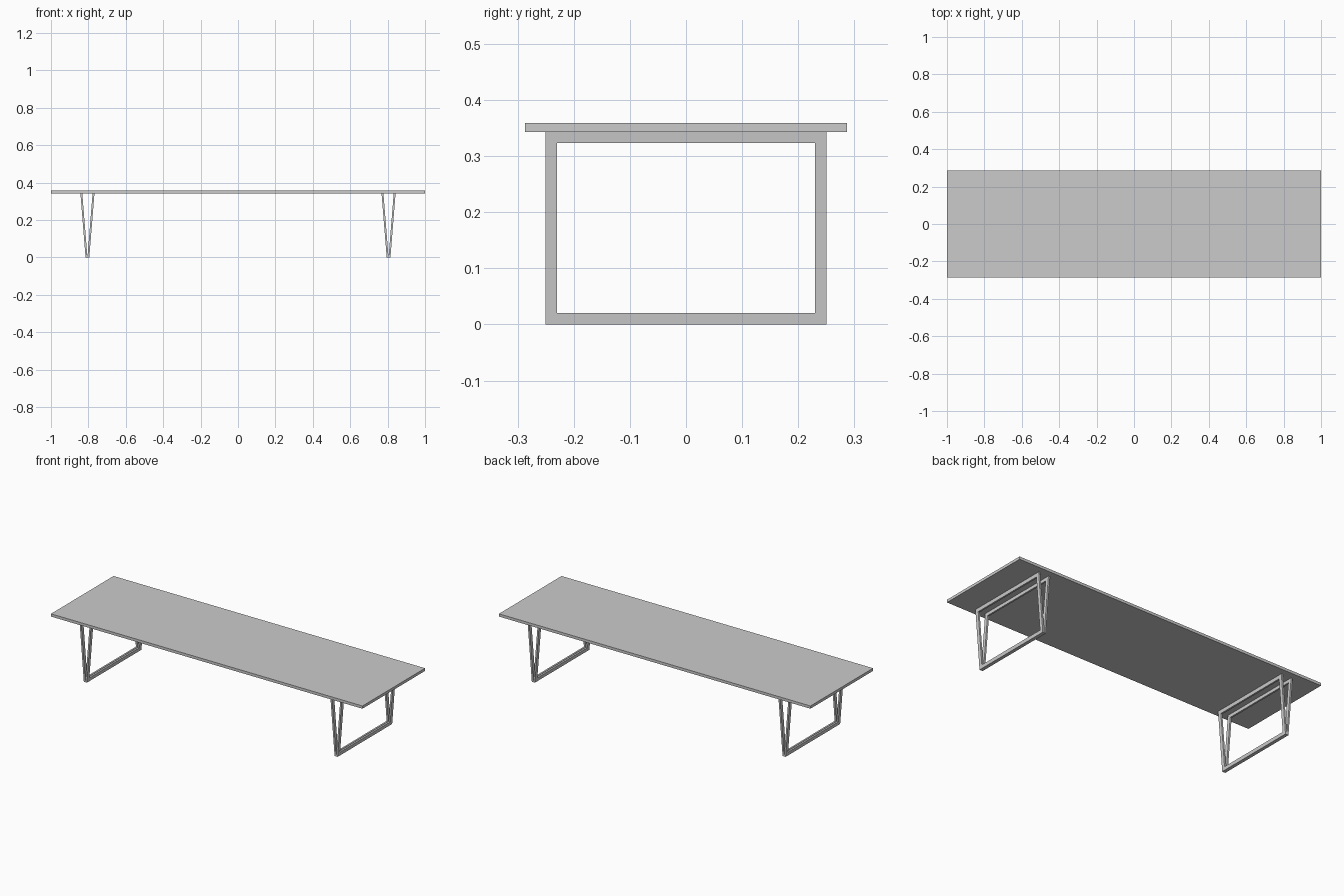
import bpy, bmesh

if "Cube" in bpy.data.objects:
    bpy.data.objects.remove(bpy.data.objects["Cube"])

TOP_Z, THICK = 0.343, 0.016   # underside height and thickness of the top
LEG_X = 0.805                 # centre of each V-shaped leg
BAR_W, BAR_T = 0.02, 0.01     # bar width in the frame plane, bar thickness
HALF_Y = 0.25


def finish(name, bm):
    bmesh.ops.recalc_face_normals(bm, faces=bm.faces[:])
    me = bpy.data.meshes.new(name)
    bm.to_mesh(me)
    bm.free()
    ob = bpy.data.objects.new(name, me)
    bpy.context.collection.objects.link(ob)
    return ob


# table top slab
bm = bmesh.new()
bmesh.ops.create_cube(bm, size=1)
for v in bm.verts:
    v.co.x *= 2
    v.co.y *= 0.574
    v.co.z = v.co.z * THICK + TOP_Z + THICK / 2
finish("table_top", bm)


# leaning rectangular frame: outer and inner loops bridged, then extruded
def leg_frame(name, side):
    bm = bmesh.new()

    def loop(inset):
        y, z0, z1 = HALF_Y - inset, inset, TOP_Z - inset
        pts = [(-y, z0), (y, z0), (y, z1), (-y, z1)]
        # the frame leans away from the leg centre as it rises
        return [bm.verts.new((LEG_X + side * 0.0275 * z / TOP_Z, y, z)) for y, z in pts]

    outer, inner = loop(0), loop(BAR_W)
    faces = [bm.faces.new((outer[i], outer[(i + 1) % 4], inner[(i + 1) % 4], inner[i]))
             for i in range(4)]
    ext = bmesh.ops.extrude_face_region(bm, geom=faces, use_keep_orig=True)
    moved = [g for g in ext["geom"] if isinstance(g, bmesh.types.BMVert)]
    bmesh.ops.translate(bm, verts=moved, vec=(side * BAR_T, 0, 0))
    ob = finish(name, bm)
    # same frame at the opposite end of the table
    mod = ob.modifiers.new("mirror", 'MIRROR')
    mod.use_axis = (True, False, False)
    mod.use_mirror_merge = False
    return ob


leg_frame("outer_leg_frames", 1)
leg_frame("inner_leg_frames", -1)
